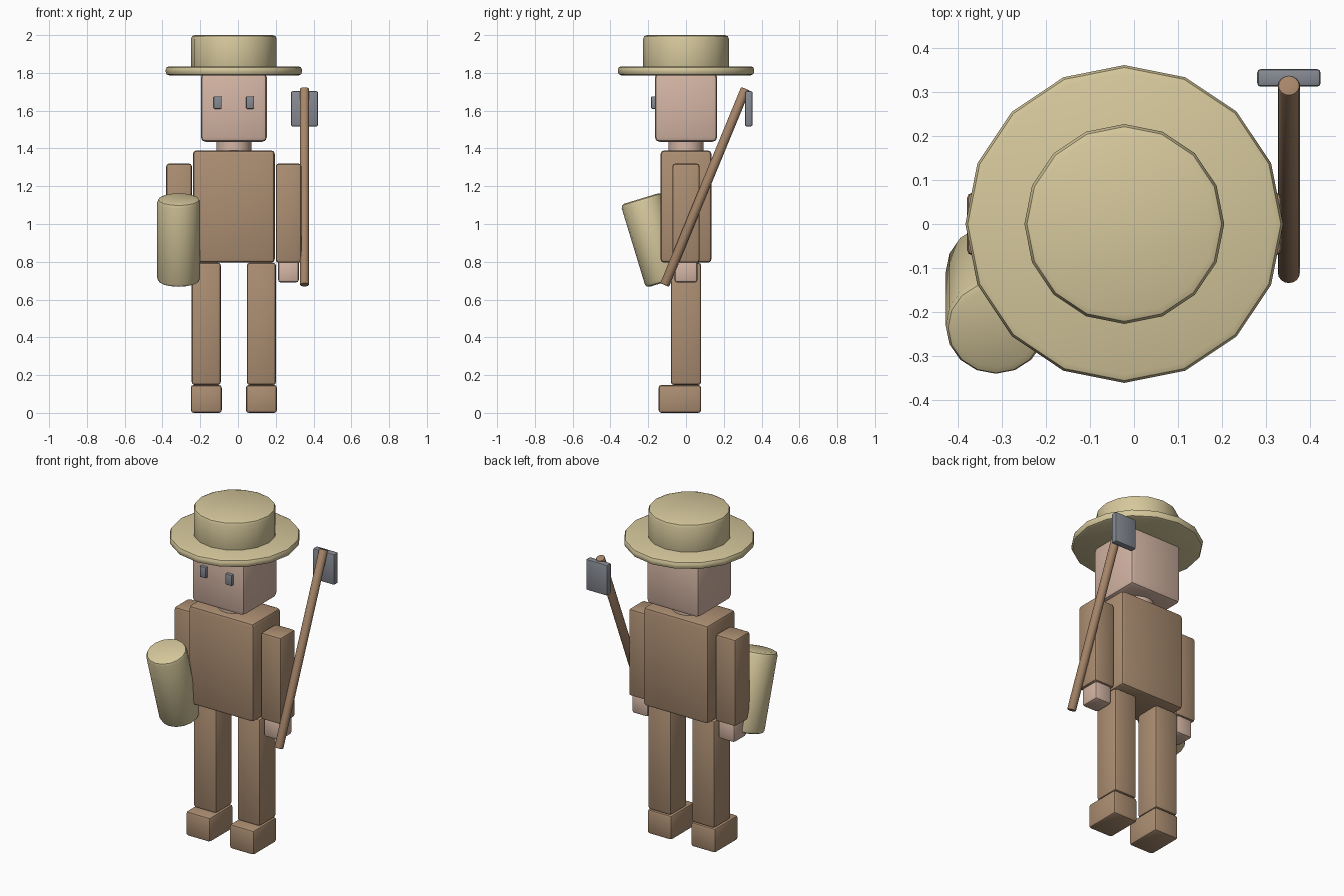
import bpy, math
from mathutils import Vector

if "Cube" in bpy.data.objects:
    bpy.data.objects.remove(bpy.data.objects["Cube"])

CX = -0.022  # symmetry plane of the figure


def material(name, r, g, b):
    m = bpy.data.materials.new(name)
    lin = [((c / 255 + 0.055) / 1.055) ** 2.4 for c in (r, g, b)]
    m.diffuse_color = (*lin, 1)
    m.use_nodes = True
    m.node_tree.nodes["Principled BSDF"].inputs["Base Color"].default_value = m.diffuse_color
    return m


STRAW = material("straw", 214, 200, 156)
CLOTH = material("brown cloth", 172, 142, 114)
SKIN = material("skin", 212, 181, 164)
METAL = material("grey metal", 134, 138, 146)
WOOD = material("wood", 166, 133, 105)


def finish(ob, name, mat, bevel, segments=2):
    ob.name = name
    ob.data.materials.append(mat)
    bpy.ops.object.transform_apply(location=False, rotation=False, scale=True)
    if bevel:
        mod = ob.modifiers.new("soft edges", 'BEVEL')
        mod.width, mod.segments = bevel, segments
        mod.limit_method, mod.angle_limit = 'ANGLE', math.radians(40)
        bpy.ops.object.modifier_apply(modifier=mod.name)
    bpy.ops.object.shade_smooth_by_angle(angle=math.radians(35))
    return ob


def box(name, mat, x, y, z, bevel=0.015):
    """Box from its (min, max) extents."""
    bpy.ops.mesh.primitive_cube_add(size=1, location=[(a + b) / 2 for a, b in (x, y, z)])
    ob = bpy.context.object
    ob.scale = [b - a for a, b in (x, y, z)]
    return finish(ob, name, mat, bevel)


def rod(name, mat, p, q, radius, bevel=0.0, sides=16):
    """Cylinder between two points."""
    p, q = Vector(p), Vector(q)
    bpy.ops.mesh.primitive_cylinder_add(vertices=sides, radius=radius, depth=(q - p).length,
                                        location=(p + q) / 2)
    ob = bpy.context.object
    ob.rotation_euler = (q - p).to_track_quat('Z', 'Y').to_euler()
    return finish(ob, name, mat, bevel)


# hat
rod("hat_crown", STRAW, (CX, 0, 1.80), (CX, 0, 2.0), 0.227, 0.02)
rod("hat_brim", STRAW, (CX, 0, 1.787), (CX, 0, 1.835), 0.361, 0.018)

# head, neck, torso
box("head", SKIN, (CX - 0.175, CX + 0.175), (-0.165, 0.165), (1.435, 1.80), 0.025)
rod("neck", SKIN, (CX, 0, 1.37), (CX, 0, 1.455), 0.093)
box("torso", CLOTH, (CX - 0.217, CX + 0.217), (-0.135, 0.135), (0.795, 1.39), 0.02)

# paired parts, mirrored about the symmetry plane
for side, s in (("left", 1), ("right", -1)):
    def span(a, b):
        return tuple(sorted((CX + s * a, CX + s * b)))
    box(side + "_eye", METAL, span(0.065, 0.107), (-0.184, -0.15), (1.61, 1.676), 0.005)
    box(side + "_arm", CLOTH, span(0.222, 0.358), (-0.072, 0.072), (0.795, 1.32))
    box(side + "_hand", SKIN, span(0.234, 0.344), (-0.061, 0.061), (0.69, 0.808))
    box(side + "_leg", CLOTH, span(0.069, 0.223), (-0.08, 0.08), (0.148, 0.795))
    box(side + "_foot", CLOTH, span(0.064, 0.228), (-0.145, 0.08), (0.0, 0.148))

# bedroll tilted forward in front of the right arm
rod("bedroll", STRAW, (-0.314, -0.103, 0.695), (-0.314, -0.237, 1.135), 0.114, 0.02)

# axe
rod("axe_handle", WOOD, (0.352, -0.113, 0.677), (0.352, 0.315, 1.716), 0.025, 0.005)
box("axe_blade", METAL, (0.28, 0.424), (0.312, 0.352), (1.517, 1.703), 0.008)
